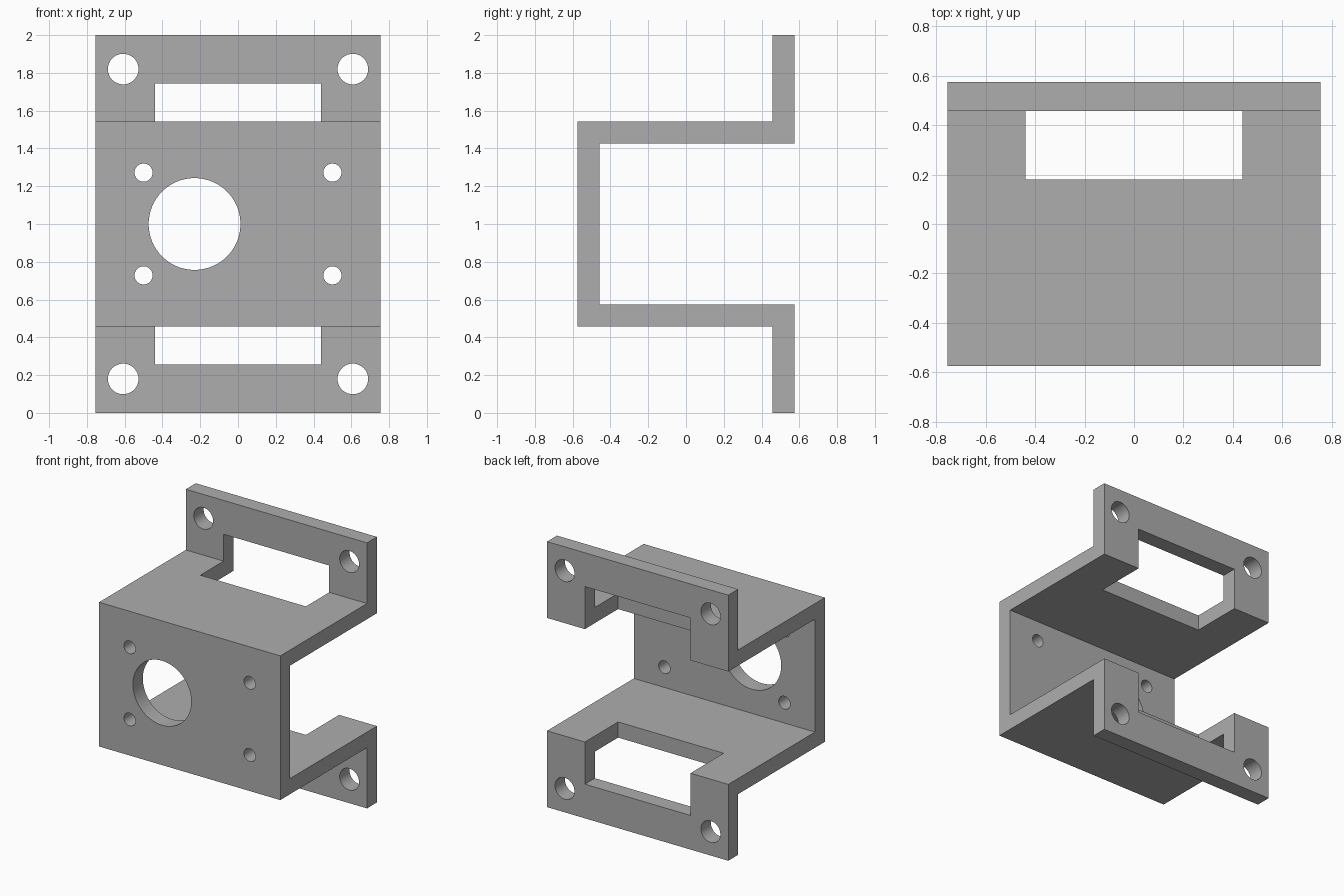
import bpy
import bmesh
from math import radians
from mathutils import Matrix, Vector

cube = bpy.data.objects.get("Cube")
if cube:
    bpy.data.objects.remove(cube, do_unlink=True)

HALF_W, HALF_D, T = 0.755, 0.575, 0.118   # half width, half depth, plate thickness
RISE = 0.543                              # half height of the channel

grey = bpy.data.materials.new("plain grey")
grey.use_nodes = True
colour = (0.42, 0.42, 0.42, 1)
grey.diffuse_color = colour
grey.node_tree.nodes["Principled BSDF"].inputs["Base Color"].default_value = colour


def make_object(name, bm):
    bmesh.ops.recalc_face_normals(bm, faces=bm.faces)
    mesh = bpy.data.meshes.new(name)
    bm.to_mesh(mesh)
    bm.free()
    mesh.materials.append(grey)
    obj = bpy.data.objects.new(name, mesh)
    bpy.context.collection.objects.link(obj)
    return obj


# Hat-shaped bracket: upper half of the profile, mirrored about mid height
upper = [(-HALF_D, RISE), (HALF_D - T, RISE), (HALF_D - T, 1), (HALF_D, 1),
         (HALF_D, RISE - T), (T - HALF_D, RISE - T)]
profile = upper + [(y, -z) for y, z in reversed(upper)]
bm = bmesh.new()
face = bm.faces.new([bm.verts.new((-HALF_W, y, 1 + z)) for y, z in profile])
side = bmesh.ops.extrude_face_region(bm, geom=[face])["geom"]
bmesh.ops.translate(bm, vec=(2 * HALF_W, 0, 0),
                    verts=[v for v in side if isinstance(v, bmesh.types.BMVert)])
bracket = make_object("motor_bracket", bm)

# Cutters for all holes and slots
bm = bmesh.new()


def add_hole(x, y, z, radius, segments):
    place = Matrix.Translation((x, y, z)) @ Matrix.Rotation(radians(90), 4, "X")
    bmesh.ops.create_cone(bm, cap_ends=True, segments=segments, radius1=radius,
                          radius2=radius, depth=0.3, matrix=place)


def add_box(low, high):
    low, high = Vector(low), Vector(high)
    place = Matrix.Translation((low + high) / 2) @ Matrix.Diagonal((high - low).to_4d())
    place[3][3] = 1
    bmesh.ops.create_cube(bm, size=1, matrix=place)


add_hole(-0.23, -HALF_D, 1, 0.243, 96)
for sx in (-1, 1):
    for sz in (-1, 1):
        add_hole(0.5 * sx, -HALF_D, 1 + 0.272 * sz, 0.048, 48)
        add_hole(0.608 * sx, HALF_D, 1 + 0.82 * sz, 0.081, 48)
add_box((-0.44, 0.18, 1.3), (0.44, 0.8, 1.745))
add_box((-0.44, 0.18, 0.257), (0.44, 0.8, 0.7))
cutter = make_object("hole_cutter", bm)
cutter.hide_render = True

# Cut, apply and tidy
cut = bracket.modifiers.new("holes", "BOOLEAN")
cut.operation = "DIFFERENCE"
cut.solver = "EXACT"
cut.object = cutter
bpy.ops.object.select_all(action="DESELECT")
bracket.select_set(True)
bpy.context.view_layer.objects.active = bracket
bpy.ops.object.modifier_apply(modifier=cut.name)
bpy.data.objects.remove(cutter, do_unlink=True)
bpy.ops.object.shade_smooth_by_angle(angle=radians(30))
